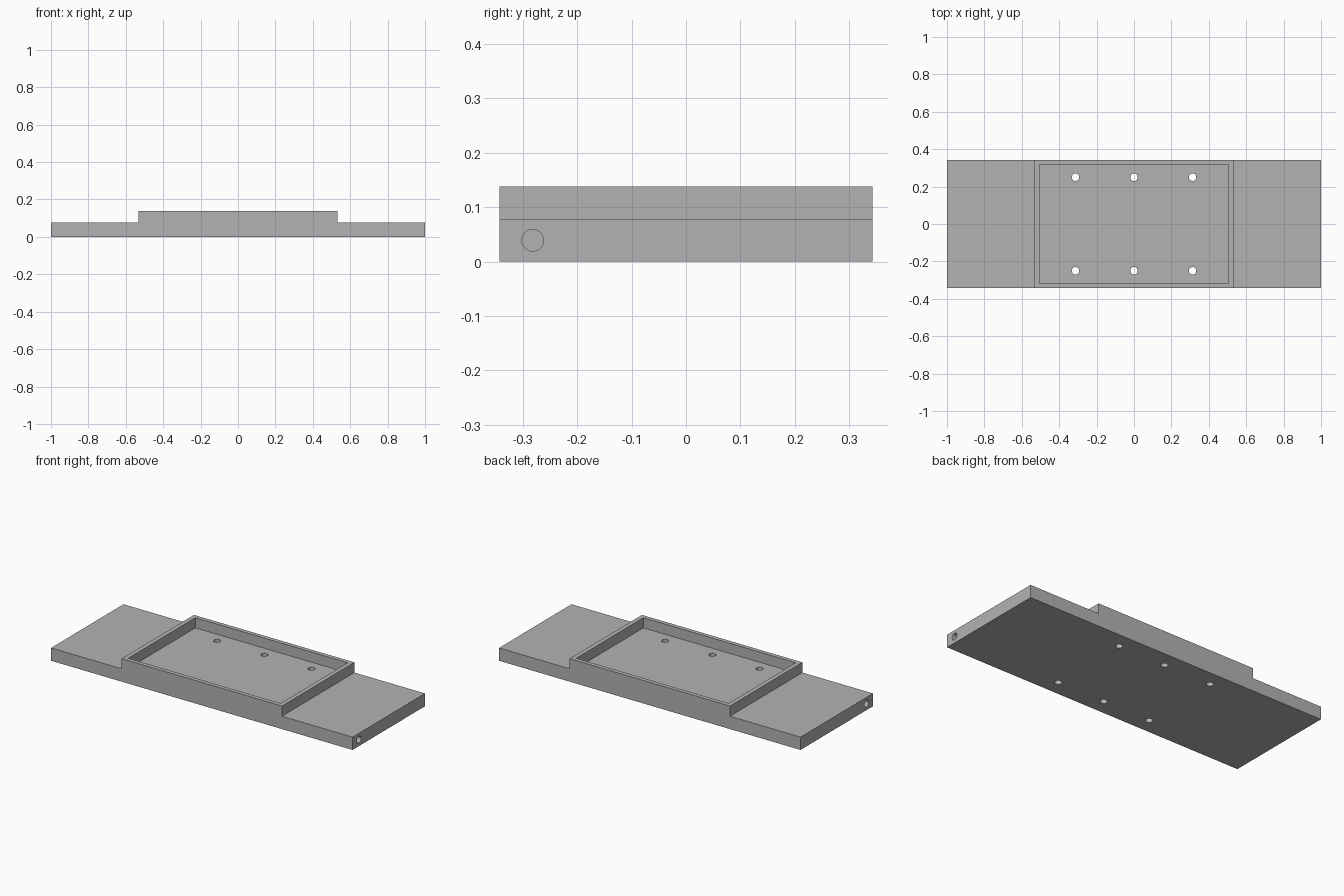
import bpy
import bmesh
import math
from mathutils import Matrix

cube = bpy.data.objects.get("Cube")
if cube:
    bpy.data.objects.remove(cube, do_unlink=True)

# Main dimensions
HALF_X, HALF_Y = 1.0, 0.343
STEP_Z, TOP_Z = 0.077, 0.138
BLOCK_X = 0.532
POCKET_X, POCKET_Y = 0.505, 0.318
HOLE_R = 0.02
BORE_DEPTH = 0.3

grey = bpy.data.materials.new("plain grey")
grey.use_nodes = True
colour = (0.45, 0.45, 0.45, 1.0)
grey.diffuse_color = colour
grey.node_tree.nodes["Principled BSDF"].inputs["Base Color"].default_value = colour


def add_object(name, bm):
    bmesh.ops.recalc_face_normals(bm, faces=bm.faces)
    mesh = bpy.data.meshes.new(name)
    bm.to_mesh(mesh)
    bm.free()
    mesh.materials.append(grey)
    obj = bpy.data.objects.new(name, mesh)
    bpy.context.collection.objects.link(obj)
    return obj


def cut(target, bm):
    """Subtract a shape from the target and discard the cutter."""
    cutter = add_object("cutter", bm)
    cutter.hide_render = True
    mod = target.modifiers.new("cut", 'BOOLEAN')
    mod.operation = 'DIFFERENCE'
    mod.solver = 'EXACT'
    mod.object = cutter
    bpy.context.view_layer.objects.active = target
    bpy.ops.object.modifier_apply(modifier=mod.name)
    bpy.data.objects.remove(cutter, do_unlink=True)


def cylinder(location, length, axis='Z'):
    bm = bmesh.new()
    matrix = Matrix.Translation(location)
    if axis == 'X':
        matrix = matrix @ Matrix.Rotation(math.pi / 2, 4, 'Y')
    bmesh.ops.create_cone(bm, cap_ends=True, segments=40, radius1=HOLE_R,
                          radius2=HOLE_R, depth=length, matrix=matrix)
    return bm


# Stepped body: side profile swept from front to back
right_half = [(HALF_X, 0), (HALF_X, STEP_Z), (BLOCK_X, STEP_Z), (BLOCK_X, TOP_Z)]
profile = right_half + [(-x, z) for x, z in reversed(right_half)]
bm = bmesh.new()
face = bm.faces.new([bm.verts.new((x, -HALF_Y, z)) for x, z in profile])
swept = bmesh.ops.extrude_face_region(bm, geom=[face])
bmesh.ops.translate(bm, vec=(0, 2 * HALF_Y, 0),
                    verts=[v for v in swept["geom"] if isinstance(v, bmesh.types.BMVert)])
tray = add_object("stepped_tray", bm)

# Shallow rectangular pocket in the raised block
bm = bmesh.new()
bmesh.ops.create_cube(bm, size=2, matrix=Matrix.Translation((0, 0, STEP_Z + 0.1))
                      @ Matrix.Diagonal((POCKET_X, POCKET_Y, 0.1, 1)))
cut(tray, bm)

# Six mounting holes through the pocket floor
for x in (-0.313, 0, 0.313):
    for y in (-0.25, 0.25):
        cut(tray, cylinder((x, y, 0.04), 0.3))

# Blind bore in each end
for side in (-1, 1):
    cut(tray, cylinder((side * HALF_X, -0.282, 0.039), 2 * BORE_DEPTH, 'X'))

# Smooth hole walls, keeping every edge sharp
bpy.ops.object.select_all(action='DESELECT')
tray.select_set(True)
bpy.context.view_layer.objects.active = tray
bpy.ops.object.shade_smooth_by_angle(angle=math.radians(30))
